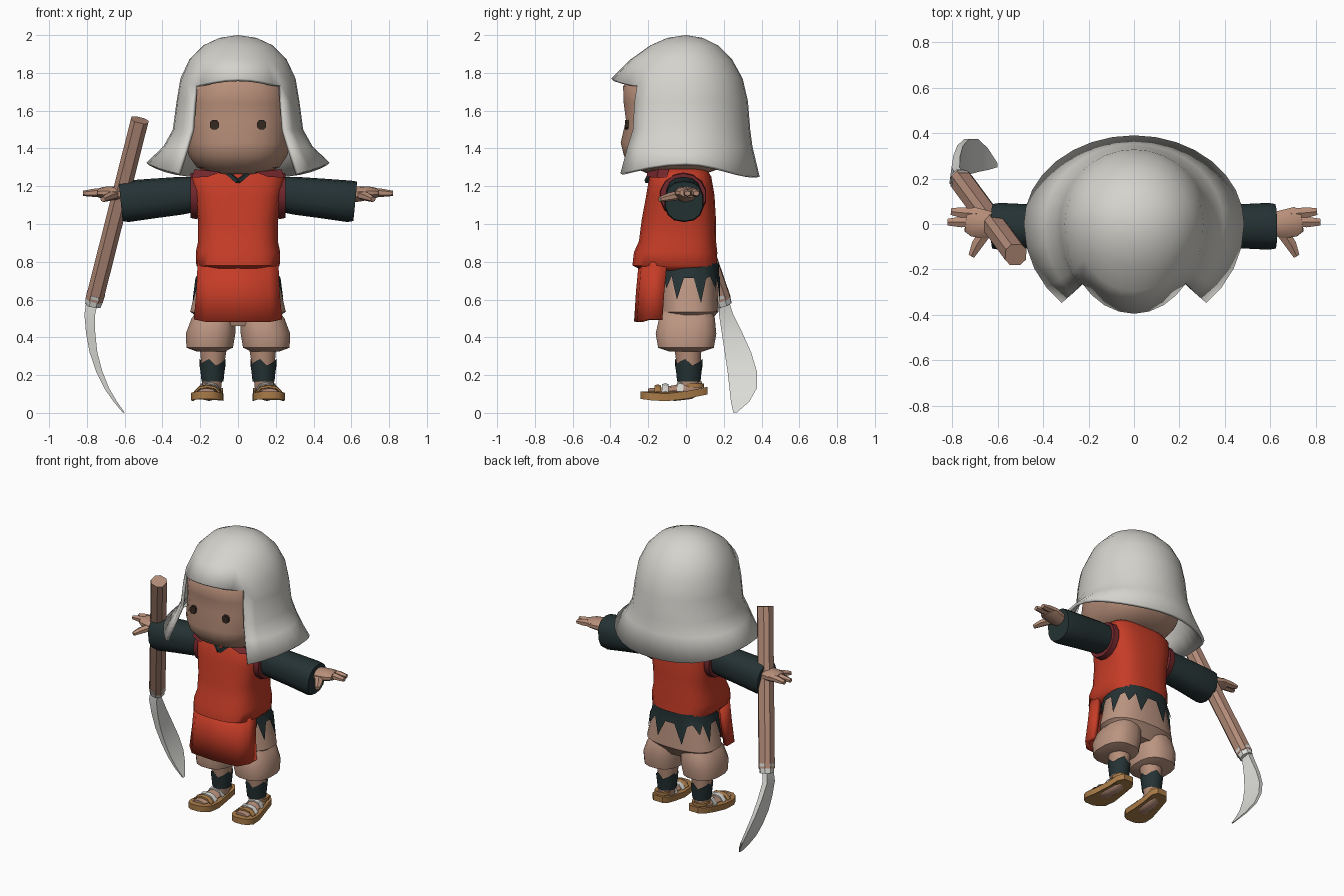
import bpy, bmesh, math
from mathutils import Vector
from math import sin, cos, pi, radians

if "Cube" in bpy.data.objects:
    bpy.data.objects.remove(bpy.data.objects["Cube"])


def material(name, r, g, b):
    m = bpy.data.materials.new(name)
    m.diffuse_color = (r, g, b, 1)
    m.use_nodes = True
    m.node_tree.nodes["Principled BSDF"].inputs["Base Color"].default_value = m.diffuse_color
    return m


CLOTH = material("pale cloth", 0.66, 0.65, 0.61)
SKIN = material("skin", 0.47, 0.27, 0.19)
TAN = material("tan cloth", 0.50, 0.30, 0.22)
RED = material("red", 0.56, 0.045, 0.02)
MAROON = material("maroon", 0.17, 0.02, 0.025)
DARK = material("dark teal", 0.018, 0.032, 0.034)
STRAW = material("straw", 0.40, 0.20, 0.065)
WOOD = material("wood", 0.45, 0.26, 0.19)
STEEL = material("steel", 0.72, 0.72, 0.69)
EYE = material("eye brown", 0.035, 0.022, 0.015)


def finish(name, bm, mat, angle=40):
    bmesh.ops.recalc_face_normals(bm, faces=bm.faces)
    me = bpy.data.meshes.new(name)
    bm.to_mesh(me)
    bm.free()
    me.materials.append(mat)
    ob = bpy.data.objects.new(name, me)
    bpy.context.collection.objects.link(ob)
    bpy.ops.object.select_all(action='DESELECT')
    ob.select_set(True)
    bpy.context.view_layer.objects.active = ob
    bpy.ops.object.shade_smooth_by_angle(angle=radians(angle))
    return ob


def skin_rings(name, rings, mat, caps=True, closed=True, angle=40):
    """Join point loops of equal length into one surface."""
    bm = bmesh.new()
    vs = [[bm.verts.new(p) for p in r] for r in rings]
    n = len(vs[0])
    for a, b in zip(vs, vs[1:]):
        for i in range(n if closed else n - 1):
            j = (i + 1) % n
            bm.faces.new((a[i], a[j], b[j], b[i]))
    if caps:
        bm.faces.new(vs[0])
        bm.faces.new(vs[-1])
    return finish(name, bm, mat, angle)


def ring(c, ru, rv, u=(1, 0, 0), v=(0, 1, 0), n=16, e=2.0):
    """Superellipse loop around c in the plane of u and v."""
    c, u, v = Vector(c), Vector(u), Vector(v)
    pts = []
    for i in range(n):
        t = 2 * pi * (i + 0.5) / n
        s, k = sin(t), cos(t)
        pts.append(c + u * ru * math.copysign(abs(k) ** (2 / e), k)
                   + v * rv * math.copysign(abs(s) ** (2 / e), s))
    return pts


def stack(name, rows, mat, n=16, e=2.5, caps=True, angle=40):
    """Upright body from rows of (x, y, z, half width, half depth)."""
    return skin_rings(name, [ring(r[:3], r[3], r[4], n=n, e=e) for r in rows], mat, caps, angle=angle)


def tube(name, rows, mat, n=10, e=2.0, angle=40):
    """Sideways or slanted limb from rows of (x, y, z, half width, half height)."""
    d = (Vector(rows[-1][:3]) - Vector(rows[0][:3])).normalized()
    up = Vector((0, 0, 1)) if abs(d.z) < 0.9 else Vector((0, 1, 0))
    u = d.cross(up).normalized()
    v = u.cross(d)
    return skin_rings(name, [ring(r[:3], r[3], r[4], u, v, n, e) for r in rows], mat, angle=angle)


# Hood: dome flaring to a skirt, with the face opening left out
bm = bmesh.new()
COLS = 32
# height, half width, front depth, back depth, opening shift in degrees
rows = [(1.985, .10, .10, .09, 0), (1.945, .185, .19, .17, 0), (1.87, .258, .295, .245, 2),
        (1.77, .305, .395, .30, 4), (1.65, .325, .40, .328, 2), (1.5, .345, .405, .34, 1),
        (1.41, .395, .43, .352, -1), (1.25, .485, .46, .39, -4)]
grid = []
for k, (z, rx, rf, rb, shift) in enumerate(rows):
    loop = []
    for i in range(COLS):
        a = 2 * pi * i / COLS
        zz = z
        if k == 3:
            zz -= 0.05 * max(0, cos(a)) * min(1, (sin(a) / 0.7) ** 2)
        if k == len(rows) - 1:
            zz += 0.075 * sin(a) ** 4
        if cos(a) > 0:
            a += radians(shift) * sin(2 * a)
        loop.append(bm.verts.new((rx * sin(a), -cos(a) * (rf if cos(a) > 0 else rb), zz)))
    grid.append(loop)
top = bm.verts.new((0, 0, 2.0))
for i in range(COLS):
    j = (i + 1) % COLS
    bm.faces.new((top, grid[0][i], grid[0][j]))
    for k in range(len(rows) - 1):
        if k < 3 or 4 <= i < COLS - 4:
            bm.faces.new((grid[k][i], grid[k + 1][i], grid[k + 1][j], grid[k][j]))
hood = finish("hood", bm, CLOTH, 50)
mod = hood.modifiers.new("thickness", 'SOLIDIFY')
mod.thickness = 0.02
mod.offset = -1

# Head, neck and eyes
stack("head", [(0, -.05, 1.265, .13, .15), (0, -.04, 1.30, .22, .24), (0, -.035, 1.36, .262, .295),
               (0, -.033, 1.43, .28, .315), (0, -.02, 1.55, .285, .30), (0, -.03, 1.64, .28, .302),
               (0, -.035, 1.73, .265, .30), (0, -.02, 1.82, .20, .23)], SKIN, n=24, angle=60)
stack("neck", [(0, -.03, 1.2, .09, .1), (0, -.03, 1.3, .09, .1)], SKIN)
for s in (-1, 1):
    skin_rings("eye", [ring((s * .125, y, 1.525), .025, .027, (1, 0, 0), (0, 0, 1), 8, 2.6)
                       for y in (-.305, -.324)], EYE)

# Tunic with soft belted bulge, shoulder lining and dark collar
stack("tunic", [(0, -.03, .755, .20, .20), (0, -.06, .78, .222, .225), (0, -.055, .85, .225, .222),
                (0, -.045, .91, .212, .205), (0, -.038, 1.02, .212, .198), (0, -.03, 1.15, .235, .182),
                (0, -.03, 1.25, .25, .165), (0, -.03, 1.29, .20, .14)], RED, n=24, e=3, angle=60)
for s in (-1, 1):
    skin_rings("shoulder_lining", [[(s * .09, y, 1.275), (s * .16, y - .004, 1.25),
                                    (s * .245, y + .05, 1.245), (s * .23, y + .06, 1.29)]
                                   for y in (-.205, -.15)], MAROON)
    tube("collar", [(0, -.205, 1.225, .02, .014), (s * .08, -.165, 1.295, .02, .014)], DARK, n=4)

# Front apron wrapping round the hips
arc = [(-.225, -.12), (-.225, -.2), (-.17, -.255), (0, -.27), (.17, -.255), (.225, -.2), (.225, -.12)]
apron = skin_rings("apron", [[(x * k, y + d, z - (0 if abs(x) > .2 else lift)) for x, y in arc]
                             for z, k, d, lift in ((.80, .95, .02, 0), (.64, .98, .005, 0),
                                                   (.495, 1.04, -.005, .012))],
                   RED, caps=False, closed=False, angle=60)
apron.modifiers.new("thickness", 'SOLIDIFY').thickness = 0.03

# Trouser skirt and ragged dark undershirt hem
stack("trouser_skirt", [(0, .005, .46, .17, .11), (0, .018, .525, .24, .145), (0, .018, .535, .255, .155),
                        (0, .015, .66, .225, .152), (0, .01, .80, .19, .15)], TAN, n=24)
N = 32
upper = ring((0, .01, .79), .205, .165, n=N, e=2.5)
middle = ring((0, .012, .73), .216, .163, n=N, e=2.5)
lower = ring((0, .015, .69), .226, .166, n=N, e=2.5)
drops = (.715, .58, .71, .725, .66, .725, .60, .715)
for i, p in enumerate(lower):
    p.z = drops[i % 8]
    if p.z < .67:
        p.x *= 1.1
        p.y *= 1.03
skin_rings("undershirt_hem", [upper, middle, lower], DARK, caps=False)

# Sleeves, hands, legs and sandals on both sides
for s in (-1, 1):
    tube("armhole", [(s * .215, -.015, 1.15, .125, .125), (s * .252, -.015, 1.15, .122, .118)], MAROON, n=14)
    tube("sleeve", [(s * .20, -.015, 1.16, .09, .09), (s * .30, -.012, 1.15, .095, .10),
                    (s * .45, -.01, 1.135, .098, .105), (s * .59, -.01, 1.12, .105, .11),
                    (s * .62, -.01, 1.12, .10, .105)], DARK, n=14, e=2.4)
    tube("palm", [(s * .60, 0, 1.155, .05, .042), (s * .65, -.002, 1.16, .065, .04),
                  (s * .71, .01, 1.165, .068, .032), (s * .74, .015, 1.165, .05, .024)], SKIN, n=10)
    for y0, y1, x1 in ((.045, .055, .805), (.01, .008, .82)):
        tube("finger", [(s * .69, y0, 1.168, .026, .024), (s * .76, (y0 + y1) / 2, 1.165, .027, .022),
                        (s * x1, y1, 1.162, .017, .014)], SKIN, n=6)
    tube("thumb", [(s * .65, -.03, 1.155, .032, .026), (s * .69, -.09, 1.142, .028, .022),
                   (s * .715, -.14, 1.13, .016, .014)], SKIN, n=6)

    stack("trouser_leg", [(s * .145, 0, .325, .075, .09), (s * .15, 0, .345, .125, .15),
                          (s * .145, 0, .42, .133, .163), (s * .13, .005, .50, .118, .15),
                          (s * .11, .01, .56, .09, .12)], TAN, n=16, angle=50)
    stack("shin", [(s * .14, .015, .11, .05, .055), (s * .135, .015, .22, .058, .062),
                   (s * .13, .01, .35, .075, .075)], SKIN, n=12, e=2)
    wrap = [ring((s * .135, .015, z), r, r + .004, n=12) for z, r in ((.165, .06), (.22, .066), (.268, .071))]
    for i, p in enumerate(wrap[-1]):
        p.z += .018 * (i % 3 - 1)
    skin_rings("leg_wrap", wrap, DARK, caps=False)

    # Feet splay slightly outward, tracked from heel to toe
    def along(y):
        return s * (.140 + .09 * (.1 - y))

    def lift(y):
        return .035 * max(0, y + .06) / .17 + .012 * max(0, -y - .15) / .09

    sole = [(.115, .035), (.08, .062), (0, .068), (-.1, .08), (-.18, .083), (-.22, .062), (-.24, .03)]
    outline = [(along(y) - w, y) for y, w in sole] + [(along(y) + w, y) for y, w in reversed(sole)]
    skin_rings("sandal", [[(x, y, z + lift(y)) for x, y in outline] for z in (.062, .102)], STRAW)
    foot = [(.085, .03, .03), (.03, .05, .05), (-.06, .054, .042), (-.13, .06, .03), (-.20, .045, .018)]
    skin_rings("foot", [ring((along(y), y, .105 + lift(y)), w, h, (1, 0, 0), (0, 0, 1), 10)
                        for y, w, h in foot], SKIN)
    for y, w, h, mat in ((-.03, .062, .052, CLOTH), (-.11, .068, .042, CLOTH), (-.15, .07, .036, STRAW)):
        tube("strap", [(along(y) + w * f, y, .104 + h * g, .02, .011)
                       for f, g in ((-1, 0), (-.6, .8), (0, 1), (.6, .8), (1, 0))], mat, n=6)
    stack("heel_strap", [(along(.045), .04, .135, .055, .056), (along(.045), .04, .155, .055, .056)], STRAW, n=12)

# Sickle: faceted handle, ferrule and curved blade
a, b = Vector((-.52, -.135, 1.55)), Vector((-.76, .19, .60))
tube("sickle_handle", [(*a, .05, .05), (*b, .05, .05)], WOOD, n=8, e=2.6, angle=20)
tube("sickle_ferrule", [(*a.lerp(b, .97), .053, .053), (*a.lerp(b, 1.03), .046, .046)], STEEL, n=8, angle=20)
blade = [(.60, -.77, .175, .225), (.52, -.785, .175, .25), (.42, -.78, .19, .30), (.32, -.765, .205, .345),
         (.22, -.735, .22, .375), (.13, -.695, .23, .375), (.06, -.65, .238, .335), (.002, -.605, .25, .27)]
skin_rings("sickle_blade", [[(x - .032 * t, y0, z), (x - .02 * t, y1, z), (x + .02 * t, y1, z), (x + .032 * t, y0, z)]
                            for i, (z, x, y0, y1) in enumerate(blade) for t in (1 - i * .12,)],
           STEEL, angle=25)
